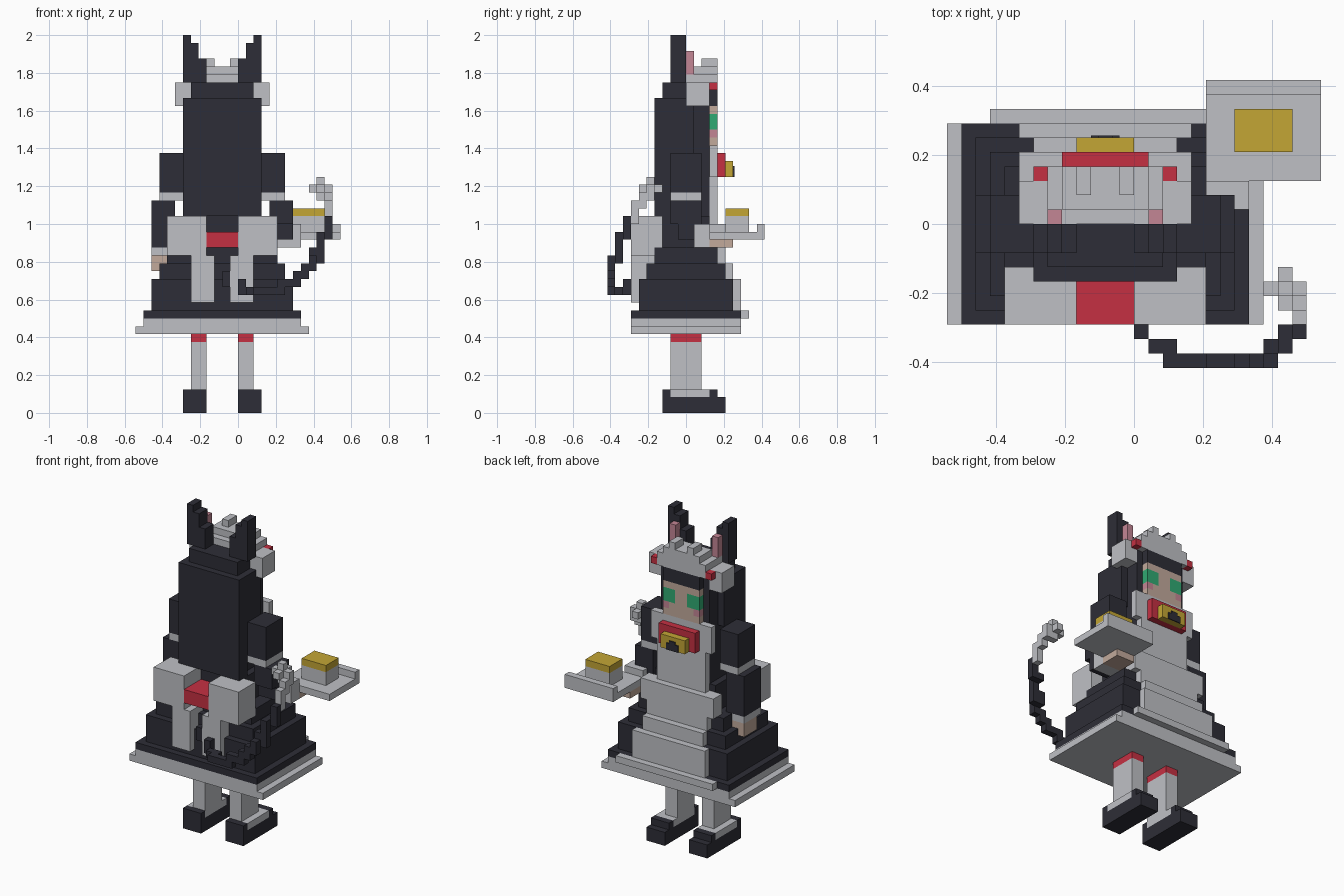
import bpy, bmesh
from mathutils import Vector

cube = bpy.data.objects.get("Cube")
if cube:
    bpy.data.objects.remove(cube, do_unlink=True)

U = 1 / 24      # one block
MID = -2        # figure's symmetry axis, in blocks


def material(name, rgb):
    m = bpy.data.materials.new(name)
    m.use_nodes = True
    m.diffuse_color = (*rgb, 1)
    m.node_tree.nodes["Principled BSDF"].inputs["Base Color"].default_value = (*rgb, 1)
    return m


DARK = material("charcoal", (.027, .027, .038))
WHITE = material("off_white", (.52, .53, .56))
RED = material("red", (.56, .03, .055))
GOLD = material("gold", (.55, .38, .036))
SKIN = material("skin", (.54, .4, .33))
GREEN = material("green", (.03, .4, .17))
PINK = material("pink", (.55, .24, .3))


def part(name, mat, *boxes):
    """One object made of boxes, each given as x, y and z ranges in blocks."""
    bm = bmesh.new()
    for x, y, z in boxes:
        lo, hi = Vector((x[0], y[0], z[0])), Vector((x[1], y[1], z[1]))
        made = bmesh.ops.create_cube(bm, size=1)
        for v in made["verts"]:
            v.co = ((lo + hi) / 2 + v.co * (hi - lo)) * U
    mesh = bpy.data.meshes.new(name)
    bm.to_mesh(mesh)
    bm.free()
    mesh.materials.append(mat)
    ob = bpy.data.objects.new(name, mesh)
    bpy.context.collection.objects.link(ob)


def wide(half, y, z):
    """Box centred on the figure's axis."""
    return (MID - half, MID + half), y, z


def pair(name, mat, *boxes):
    """Left part plus its mirror image across the figure's axis."""
    part("left_" + name, mat, *boxes)
    part("right_" + name, mat,
         *[((2 * MID - x[1], 2 * MID - x[0]), y, z) for x, y, z in boxes])


# Shoes and legs
pair("shoe", DARK, ((0, 3), (-3, 5), (0, 2)), ((0, 3), (-3, -2), (2, 3)),
     ((0, 3), (3, 4), (2, 3)))
pair("sock_cuff", WHITE, ((0, 3), (-2, 3), (2, 3)))
pair("stocking", WHITE, ((0, 2), (-2, 2), (3, 9)))
pair("garter", RED, ((0, 2), (-2, 2), (9, 10)))

# Stepped skirt with petticoat
part("petticoat", WHITE, wide(11, (-7, 7), (10, 11)), wide(10, (-7, 7), (11, 12)))
part("skirt", DARK, wide(10, (-7, 7), (12, 13)), wide(9, (-6, 6), (13, 17)),
     wide(8, (-5, 5), (17, 19)), wide(7, (-4, 4), (19, 21)))

# Apron
part("apron_skirt", WHITE, wide(8, (7, 8), (12, 13)), wide(6, (6, 7), (13, 17)),
     wide(5, (5, 6), (17, 19)), wide(5, (4, 5), (19, 21)))
part("apron_waistband", WHITE, wide(6, (3, 5), (21, 24)))
part("apron_bib", WHITE, wide(4, (3, 4), (24, 31)), wide(5, (3, 4), (30, 34)))

# Torso
part("torso", DARK, wide(5, (-3, 3), (21, 25)), wide(4, (-3, 3), (25, 34)))

# Bow tied behind the waist
pair("bow_loop", WHITE, ((0, 5), (-7, -3), (20, 25)))
pair("bow_tail", WHITE, ((-1, 2), (-7, -4), (14, 20)))
part("bow_knot", RED, wide(2, (-7, -3), (21, 23)))

# Collar bow and bell
part("collar_bow", RED, wide(3, (4, 5), (30, 33)))
part("bell", GOLD, wide(2, (5, 6), (30, 32)))
part("bell_slot", DARK, wide(1, (6, 6.15), (30, 31)), wide(.5, (6, 6.15), (31, 31.4)))

# Arms
pair("upper_arm", DARK, ((3, 6), (-2, 2), (28, 33)))
pair("elbow_frill", WHITE, ((3, 6), (-2, 2), (27, 28)))
part("right_forearm", DARK, ((-11, -8), (-2, 2), (21, 27)))
part("right_cuff", WHITE, ((-11, -8), (-2, 2), (20, 21)))
part("right_hand", SKIN, ((-11, -9), (-1, 2), (18, 20)))
part("left_forearm", DARK, ((4, 7), (-2, 2), (24, 27)), ((4, 7), (-1, 2), (22, 24)))
part("left_cuff", WHITE, ((5, 8), (1, 3), (21, 24)))
part("left_hand", SKIN, ((5, 8), (3, 6), (21, 22)))

# Tray with a cake
part("tray", WHITE, ((5, 13), (3, 10), (22, 23)), ((5, 13), (9, 10), (23, 24)))
part("cake", WHITE, ((7, 11), (5, 8), (23, 25)))
part("cake_topping", GOLD, ((7, 11), (5, 8), (25, 26)))

# Head and hair
part("hair", DARK, wide(4, (-3, 3), (33, 42)), wide(5, (-4, -2), (25, 40)),
     wide(5, (-2, 1), (33, 40)))
part("fringe", DARK, wide(3, (3, 4), (39, 41)))
part("face", SKIN, wide(3, (3, 4), (38, 39)), wide(1, (3, 4), (35, 38)),
     wide(3, (3, 4), (34, 35)))
pair("eye", GREEN, ((-1, 1), (3, 4), (36, 38)))
pair("cheek", PINK, ((0, 1), (3, 4), (35, 36)))
pair("cheek_inner", SKIN, ((-1, 0), (3, 4), (35, 36)))

# Headdress
part("headdress", WHITE, wide(4, (3, 4), (41, 42)), wide(4, (0, 4), (42, 43)),
     wide(3, (1, 4), (43, 44)))
pair("headdress_peak", WHITE, ((-1, 0), (2, 4), (44, 45)))
pair("headdress_frill", WHITE, ((2, 4), (0, 3), (39, 42)))
pair("headdress_ribbon", RED, ((2, 3), (3, 4), (41, 42)))

# Ears
pair("ear", DARK, ((0, 3), (-2, 0), (42, 45)), ((1, 3), (-2, 0), (45, 47)),
     ((2, 3), (-2, 0), (47, 48)))
pair("inner_ear", PINK, ((1, 2), (0, 1), (43, 46)))


# Curling tail: runs of single blocks from a start to an end block
def runs(*ends):
    return [tuple((a, b + 1) for a, b in zip(s, e)) for s, e in ends]


part("tail", DARK, *runs(
    ((-2, -7, 16), (-2, -7, 17)), ((-1, -7, 16), (0, -7, 16)),
    ((0, -8, 15), (0, -8, 16)), ((1, -9, 15), (2, -9, 15)),
    ((2, -10, 15), (5, -10, 15)), ((5, -10, 16), (6, -10, 16)),
    ((7, -10, 16), (7, -10, 17)), ((8, -10, 17), (8, -10, 18)),
    ((9, -10, 18), (9, -10, 19)), ((9, -9, 19), (10, -9, 20)),
    ((10, -9, 21), (10, -9, 22)), ((10, -8, 22), (11, -8, 22)),
    ((11, -8, 23), (11, -8, 24))))
part("tail_tip", WHITE, *runs(
    ((11, -7, 24), (11, -7, 26)), ((11, -6, 26), (11, -6, 27)),
    ((11, -5, 27), (11, -5, 28)), ((9, -5, 28), (11, -5, 28)),
    ((10, -6, 28), (10, -4, 28)), ((10, -5, 27), (10, -5, 29))))
